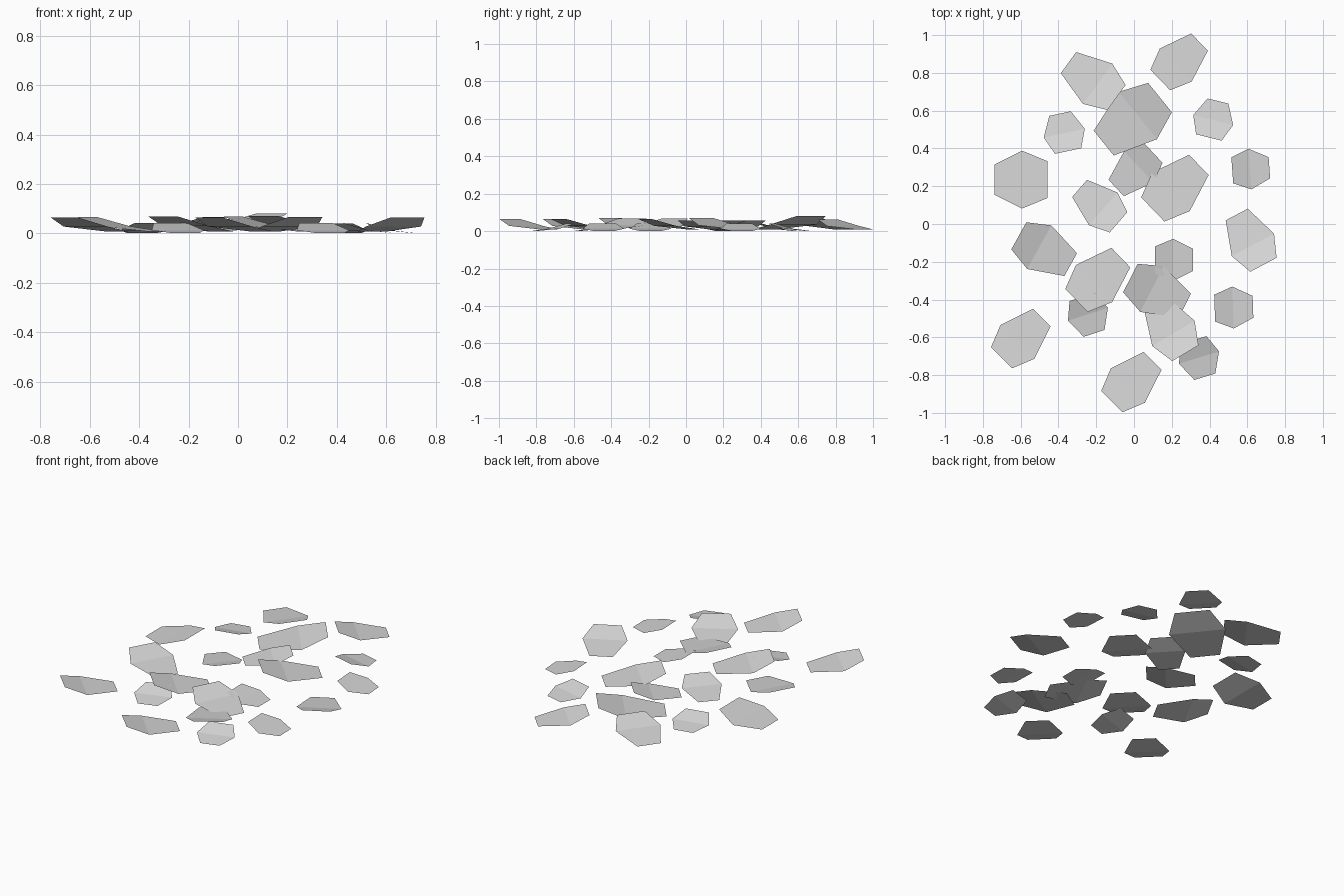
import bpy, math

if "Cube" in bpy.data.objects:
    bpy.data.objects.remove(bpy.data.objects["Cube"])

# One flat grey for every flake
grey = bpy.data.materials.new("pale_grey")
grey.diffuse_color = (0.68, 0.68, 0.68, 1)
grey.use_nodes = True
grey.node_tree.nodes["Principled BSDF"].inputs["Base Color"].default_value = grey.diffuse_color


def flake_mesh(name, rows, lift):
    """Six-sided flake with mirrored sides, creased across the middle.
    rows: (distance along the raised direction, half width) for high, crease, low."""
    (hx, hw), (cx, cw), (lx, lw) = rows
    crease = lift + 0.11 * (cx - lx)      # shallow lower half
    high = crease + 0.30 * (hx - cx)      # steeper upturned half
    verts = [(hx, -hw, high), (hx, hw, high),
             (cx, cw, crease), (cx, -cw, crease),
             (lx, lw, lift), (lx, -lw, lift)]
    mesh = bpy.data.meshes.new(name)
    mesh.from_pydata(verts, [], [(0, 1, 2, 3), (3, 2, 4, 5)])
    mesh.materials.append(grey)
    return mesh


long_flake = flake_mesh("long_flake", [(0.145, 0.082), (0.021, 0.132), (-0.169, 0.069)], 0.008)
round_flake = flake_mesh("round_flake", [(0.100, 0.071), (0.003, 0.111), (-0.103, 0.058)], 0.001)

# Placement: x, y, size, heading of the raised edge in degrees
long_spots = [
    (-0.21, 0.755, 1.00, -36), (0.235, 0.855, 0.92, -136),
    (0.00, 0.558, 1.22, 39), (0.012, 0.29, 0.86, 43),
    (0.212, 0.186, 1.08, -136), (-0.177, 0.092, 0.87, -41),
    (0.62, -0.093, 0.96, -62), (-0.483, -0.133, 1.00, 151),
    (-0.196, -0.30, 1.04, -136), (0.114, -0.354, 1.03, 153),
    (-0.603, -0.61, 0.96, -135), (0.198, -0.561, 0.99, -59),
    (-0.018, -0.841, 0.97, -135),
]
round_spots = [
    (0.42, 0.553, 0.98, -104), (-0.37, 0.484, 1.00, -78),
    (-0.597, 0.235, 1.38, 0), (0.617, 0.291, 0.97, 184),
    (0.21, -0.19, 1.00, 180), (0.527, -0.442, 1.00, 182),
    (-0.243, -0.481, 1.00, 108), (0.345, -0.71, 1.00, 107),
]

# Scatter the flakes
for mesh, spots in ((long_flake, long_spots), (round_flake, round_spots)):
    for i, (x, y, size, heading) in enumerate(spots, 1):
        flake = bpy.data.objects.new(f"{mesh.name}_{i}", mesh)
        flake.location = (x, y, 0)
        flake.scale = (size, size, size)
        flake.rotation_euler.z = math.radians(heading)
        bpy.context.collection.objects.link(flake)
